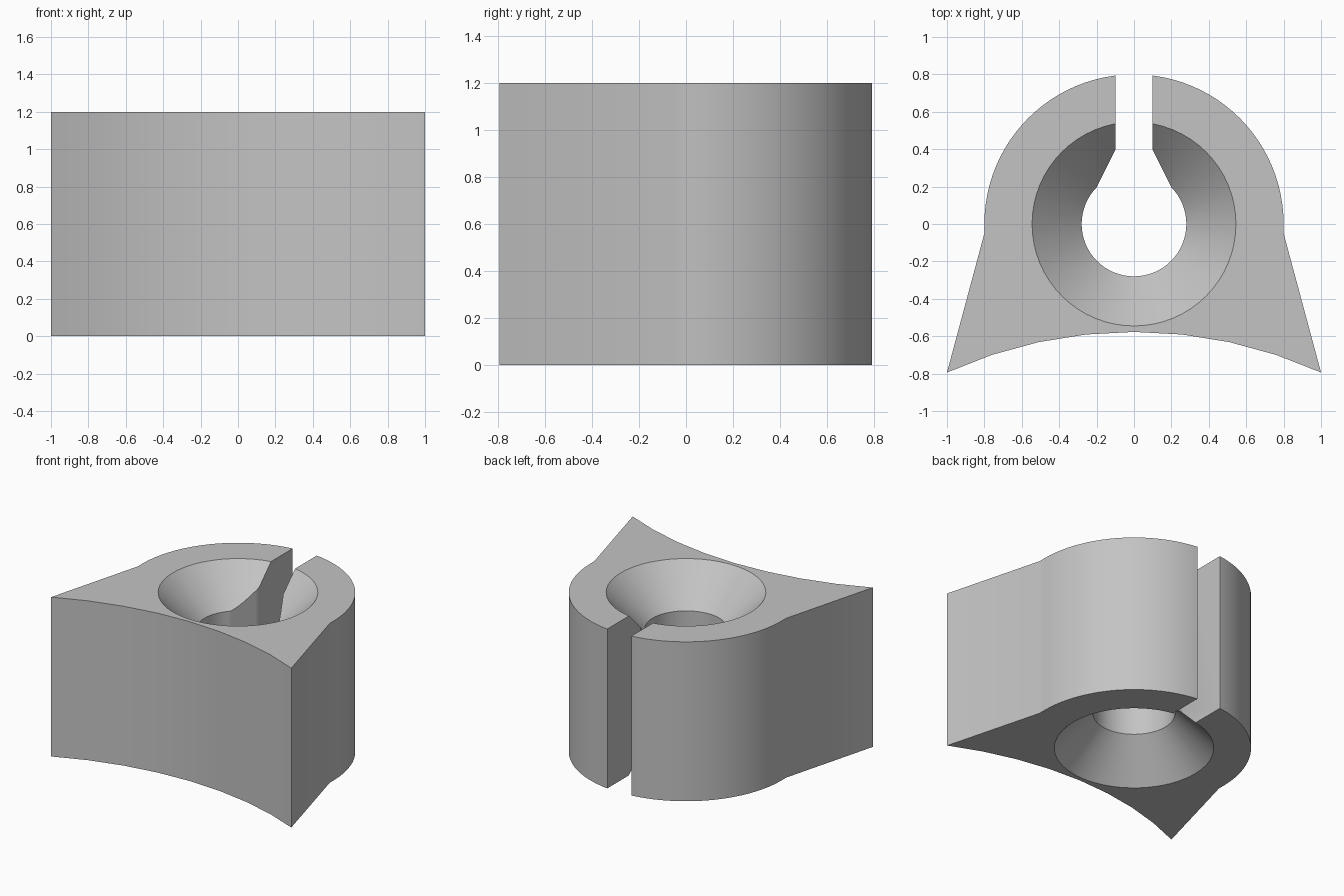
import bpy, bmesh, math

cube = bpy.data.objects.get("Cube")
if cube:
    bpy.data.objects.remove(cube, do_unlink=True)

HEIGHT = 1.2
OUTER_R = 0.8
RIM_R, BORE_R = 0.545, 0.28
FLARE = 0.27          # depth of each conical mouth

grey = bpy.data.materials.new("plain_grey")
grey.use_nodes = True
grey.diffuse_color = (0.55, 0.55, 0.55, 1)
grey.node_tree.nodes["Principled BSDF"].inputs["Base Color"].default_value = grey.diffuse_color


def finish(name, bm):
    bmesh.ops.recalc_face_normals(bm, faces=bm.faces[:])
    mesh = bpy.data.meshes.new(name)
    bm.to_mesh(mesh)
    bm.free()
    mesh.materials.append(grey)
    obj = bpy.data.objects.new(name, mesh)
    bpy.context.collection.objects.link(obj)
    return obj


def prism(name, outline, z0, z1):
    bm = bmesh.new()
    face = bm.faces.new([bm.verts.new((x, y, z0)) for x, y in outline])
    new = bmesh.ops.extrude_face_region(bm, geom=[face])["geom"]
    tops = [v for v in new if isinstance(v, bmesh.types.BMVert)]
    bmesh.ops.translate(bm, vec=(0, 0, z1 - z0), verts=tops)
    return finish(name, bm)


def lathe(name, profile, steps):
    bm = bmesh.new()
    verts = [bm.verts.new((r, 0, z)) for r, z in profile]
    edges = [bm.edges.new(pair) for pair in zip(verts, verts[1:])]
    bmesh.ops.spin(bm, geom=verts + edges, cent=(0, 0, 0), axis=(0, 0, 1),
                   angle=math.tau, steps=steps)
    bmesh.ops.remove_doubles(bm, verts=bm.verts[:], dist=1e-5)
    return finish(name, bm)


# Body outline: round back, straight splayed flanks, concave front
back = [(OUTER_R * math.cos(math.pi * i / 48), OUTER_R * math.sin(math.pi * i / 48))
        for i in range(49)]
sag = 0.217
arc_r = (1 + sag * sag) / (2 * sag)
half = math.asin(1 / arc_r)
front = [(arc_r * math.sin(half * i / 4),
          -0.577 - arc_r * (1 - math.cos(half * i / 4))) for i in range(-4, 5)]
outline = back + [(-OUTER_R, -0.05)] + front + [(OUTER_R, -0.05)]
body = prism("clip_body", outline, 0, HEIGHT)

# Bore with a conical mouth at each end
over = 0.1
slope = (RIM_R - BORE_R) / FLARE
wide = RIM_R + over * slope
bore = lathe("bore_cutter", [(0, -over), (wide, -over), (BORE_R, FLARE),
                             (BORE_R, HEIGHT - FLARE), (wide, HEIGHT + over),
                             (0, HEIGHT + over)], 64)

# Entry slot at the back, widening into the bore
side = [(0.1, 1), (0.1, 0.395), (0.2, 0.195)]
slot_outline = side + [(0, 0.1)] + [(-x, y) for x, y in reversed(side)]
slot = prism("slot_cutter", slot_outline, -0.2, HEIGHT + 0.2)

bpy.ops.object.select_all(action='DESELECT')
body.select_set(True)
bpy.context.view_layer.objects.active = body
for cutter in (bore, slot):
    mod = body.modifiers.new("cut", 'BOOLEAN')
    mod.operation = 'DIFFERENCE'
    mod.solver = 'EXACT'
    mod.object = cutter
    bpy.ops.object.modifier_apply(modifier=mod.name)
    bpy.data.objects.remove(cutter, do_unlink=True)

bpy.ops.object.shade_smooth_by_angle(angle=math.radians(30))
